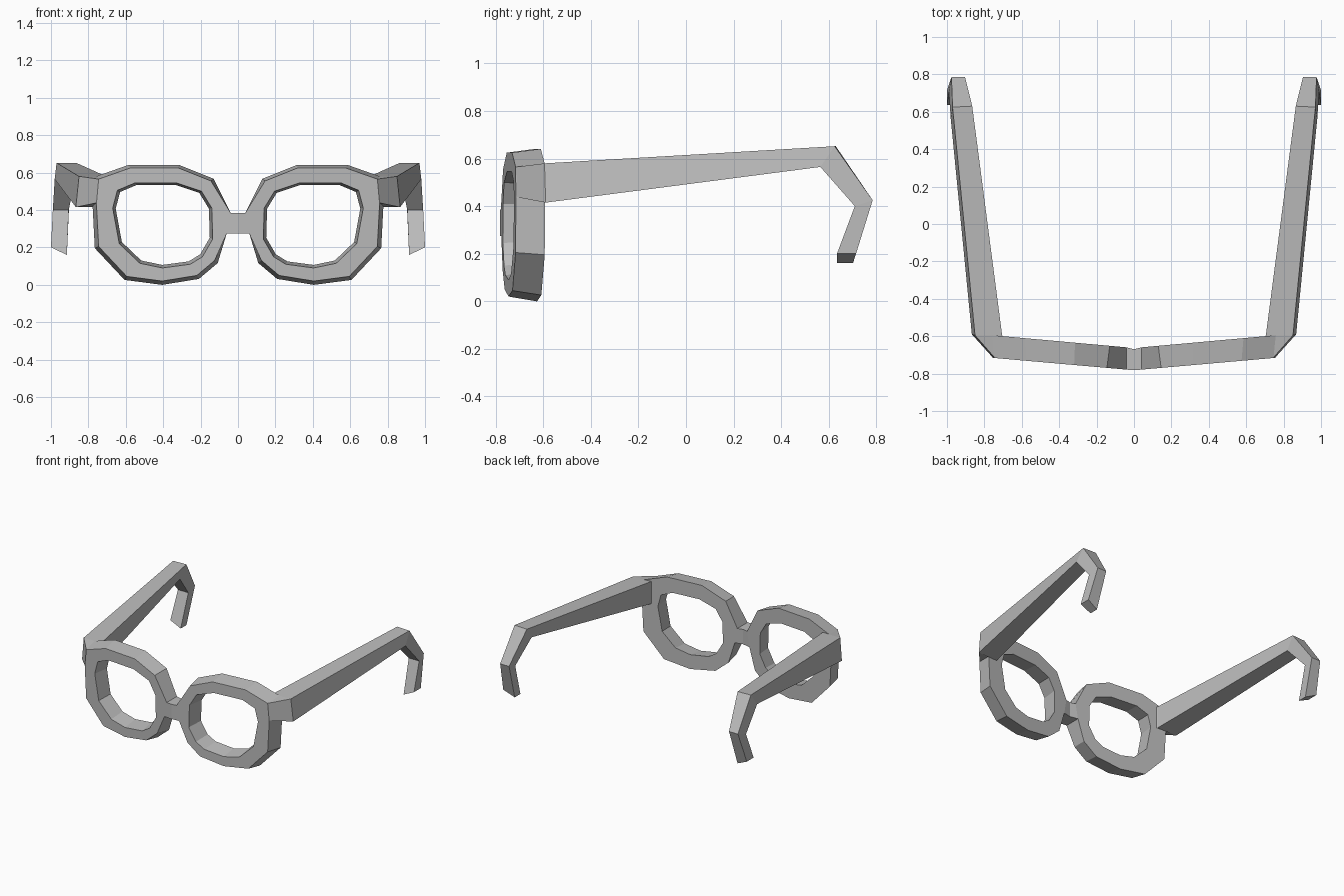
import bpy
import bmesh

cube = bpy.data.objects.get("Cube")
if cube:
    bpy.data.objects.remove(cube, do_unlink=True)

grey = bpy.data.materials.new("plain grey")
grey.use_nodes = True
colour = (0.5, 0.5, 0.5, 1)
grey.diffuse_color = colour
grey.node_tree.nodes["Principled BSDF"].inputs["Base Color"].default_value = colour


def finish(name, bm):
    """Turn a half mesh into a mirrored flat-shaded object."""
    bmesh.ops.recalc_face_normals(bm, faces=bm.faces)
    mesh = bpy.data.meshes.new(name)
    bm.to_mesh(mesh)
    bm.free()
    mesh.materials.append(grey)
    obj = bpy.data.objects.new(name, mesh)
    bpy.context.collection.objects.link(obj)
    mirror = obj.modifiers.new("mirror", "MIRROR")
    mirror.use_clip = True
    return obj


# Frame: outer and inner rim outlines (x, z), starting at the top of the bridge
outer = [(.04, .385), (.145, .555), (.32, .625), (.575, .625), (.745, .565), (.757, .435),
         (.745, .205), (.595, .045), (.405, .02), (.22, .05), (.125, .13), (.06, .275)]
inner = [(.14, .41), (.195, .5), (.33, .545), (.55, .545), (.645, .505), (.67, .41),
         (.635, .22), (.525, .115), (.405, .09), (.255, .11), (.19, .15), (.135, .245)]
count = len(outer)


def front_y(x):
    return -.782 + .088 * x


def back_y(x):
    return -.663 + .09 * x


def scaled(points, factor):
    return [(.4 + (x - .4) * factor, .36 + (z - .36) * factor) for x, z in points]


outer_back = scaled(outer, 1.06)
outer_back[0], outer_back[-1] = outer[0], outer[-1]
inner_back = scaled(inner, .94)

bm = bmesh.new()


def loop(points, depth):
    return [bm.verts.new((x, depth(x), z)) for x, z in points]


of, inf = loop(outer, front_y), loop(inner, front_y)
ob, inb = loop(outer_back, back_y), loop(inner_back, back_y)
for i in range(count):
    j = (i + 1) % count
    bm.faces.new((of[i], of[j], inf[j], inf[i]))
    bm.faces.new((ob[i], inb[i], inb[j], ob[j]))
    bm.faces.new((inf[i], inf[j], inb[j], inb[i]))
    if j:
        bm.faces.new((of[i], ob[i], ob[j], of[j]))

# Bridge: short half block from the rim to the mirror plane
ends = [(of[0], .385, -.782), (ob[0], .385, -.67), (ob[-1], .275, -.67), (of[-1], .275, -.782)]
middle = [bm.verts.new((0, y, z)) for _, z, y in ends]
for i in range(4):
    j = (i + 1) % 4
    bm.faces.new((ends[i][0], ends[j][0], middle[j], middle[i]))
finish("frame_front", bm)

# Temple arms: sections of top outer, top inner, bottom inner, bottom outer corners
sections = [
    [(.745, -.715, .565), (.69, -.62, .57), (.69, -.62, .43), (.757, -.712, .438)],
    [(.85, -.595, .58), (.705, -.595, .58), (.705, -.595, .415), (.867, -.59, .415)],
    [(.97, .625, .652), (.865, .63, .652), (.872, .565, .565), (.98, .565, .565)],
    [(.976, .785, .425), (.903, .785, .425), (.905, .71, .4), (.99, .71, .4)],
    [(1, .715, .2), (.915, .702, .16), (.915, .635, .16), (1, .635, .2)],
]
bm = bmesh.new()
rings = [[bm.verts.new(p) for p in s] for s in sections]
for a, b in zip(rings, rings[1:]):
    for i in range(4):
        j = (i + 1) % 4
        bm.faces.new((a[i], a[j], b[j], b[i]))
bm.faces.new(rings[0])
bm.faces.new(rings[-1])
finish("temple_arms", bm)
